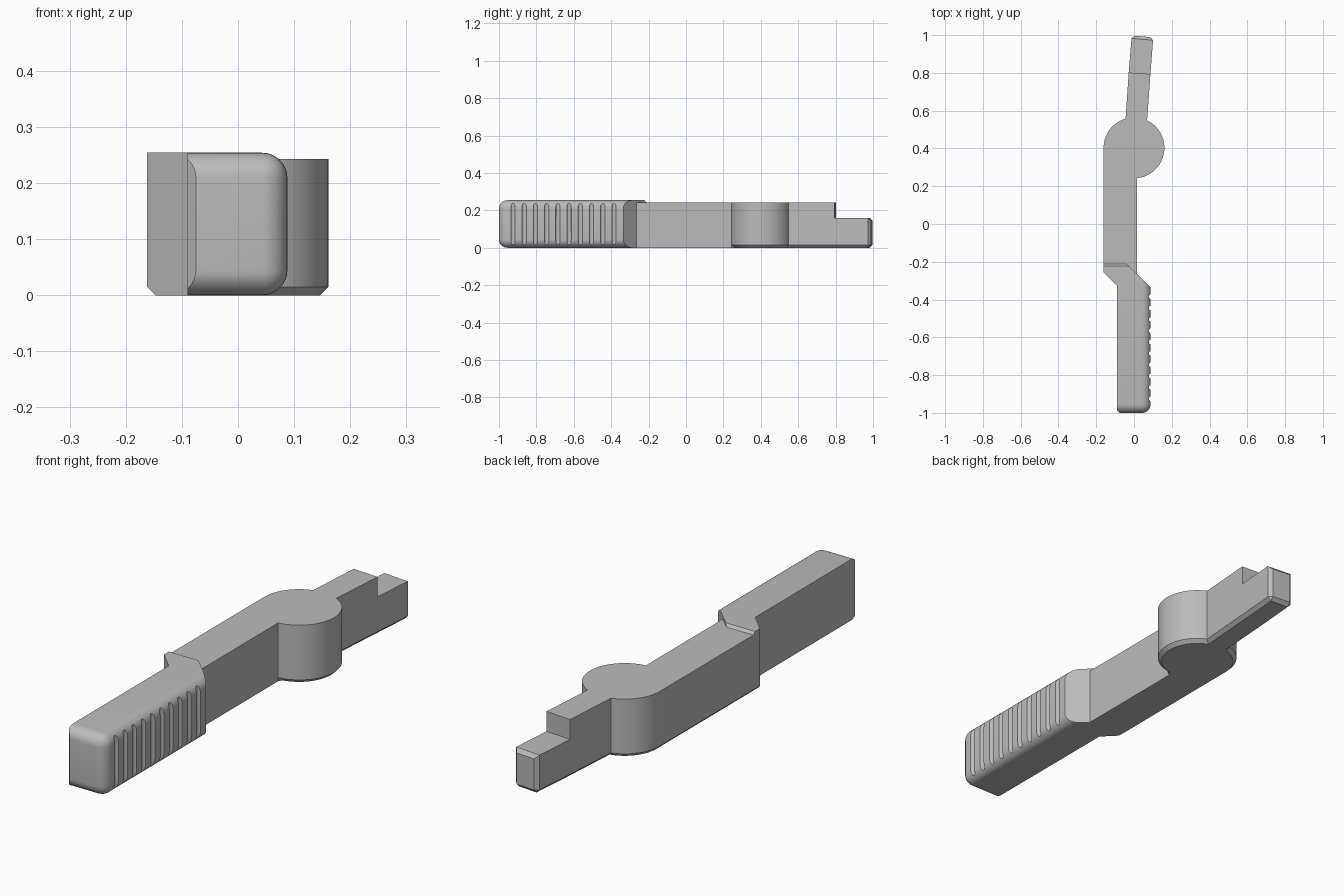
import bpy, bmesh
from math import radians, cos, sin
from mathutils import Vector

cube = bpy.data.objects.get("Cube")
if cube:
    bpy.data.objects.remove(cube)

grey = bpy.data.materials.new("plain grey")
grey.use_nodes = True
color = (0.5, 0.5, 0.5, 1)
grey.diffuse_color = color
grey.node_tree.nodes["Principled BSDF"].inputs["Base Color"].default_value = color

CHAMFER = 0.015


def prism(outline, height):
    """Extrude a counter-clockwise outline up from the ground."""
    bm = bmesh.new()
    base = bm.faces.new([bm.verts.new((x, y, 0)) for x, y in outline])
    top = bmesh.ops.extrude_face_region(bm, geom=[base])["geom"]
    bmesh.ops.translate(bm, vec=(0, 0, height),
                        verts=[v for v in top if isinstance(v, bmesh.types.BMVert)])
    bmesh.ops.recalc_face_normals(bm, faces=bm.faces)
    return bm


def bevel(bm, rule, size, segments=1):
    """Bevel the edges whose midpoint and direction pass the rule."""
    chosen = []
    for e in bm.edges:
        a, b = e.verts[0].co, e.verts[1].co
        if rule((a + b) / 2, (b - a).normalized()):
            chosen.append(e)
    bmesh.ops.bevel(bm, geom=chosen, offset=size, segments=segments,
                    profile=0.5, affect='EDGES', clamp_overlap=True)


def slice_off(bm, point, normal):
    """Cut a corner away and close the cut."""
    geom = bm.verts[:] + bm.edges[:] + bm.faces[:]
    cut = bmesh.ops.bisect_plane(bm, geom=geom, plane_co=point, plane_no=normal,
                                 clear_outer=True)["geom_cut"]
    bmesh.ops.contextual_create(
        bm, geom=[g for g in cut if isinstance(g, bmesh.types.BMEdge)])


def finish(bm, name):
    bmesh.ops.recalc_face_normals(bm, faces=bm.faces)
    mesh = bpy.data.meshes.new(name)
    bm.to_mesh(mesh)
    bm.free()
    mesh.materials.append(grey)
    obj = bpy.data.objects.new(name, mesh)
    bpy.context.collection.objects.link(obj)
    return obj


def smooth(obj):
    bpy.ops.object.select_all(action='DESELECT')
    obj.select_set(True)
    bpy.context.view_layer.objects.active = obj
    bpy.ops.object.shade_smooth_by_angle(angle=radians(30))


# Shared dimensions
left, side, joint = -0.162, 0.015, -0.212
hub_y, hub_r = 0.403, 0.161
step_l, step_r = (-0.028, 0.802), (0.087, 0.794)


def hub_arc(start, end, count):
    angles = [radians(start + (end - start) * i / count) for i in range(count + 1)]
    return [(hub_r * cos(a), hub_y + hub_r * sin(a)) for a in angles]


# Arm with round hub and the tall part of the tail
outline = [(left, joint), (-0.038, joint), (side, -0.265)]
outline += hub_arc(-84.6, 64.5, 36) + [step_r, step_l] + hub_arc(106, 180, 18)
bm = prism(outline, 0.243)
bevel(bm, lambda m, d: m.z < 0.001 and m.y < 0.75
      and (m.y > 0.242 or m.x < -0.155), CHAMFER)
smooth(finish(bm, "arm_and_hub"))

# Low tail tip with a chamfered end
bm = prism([step_l, step_r, (0.102, 0.988), (-0.012, 0.998)], 0.16)
bevel(bm, lambda m, d: m.y > 0.95 or (m.z < 0.001 and m.y > 0.85), CHAMFER)
smooth(finish(bm, "tail_tip"))

# Handle with rounded grip side and front
grip = 0.088
bm = prism([(-0.09, -1), (grip, -1), (grip, -0.335), (-0.038, joint),
            (left, joint), (left, -0.255), (-0.09, -0.328)], 0.254)
bevel(bm, lambda m, d: (abs(d.x) > 0.99 and m.y < -0.99)
      or (abs(d.y) > 0.99 and m.x > grip - 0.001)
      or (abs(d.z) > 0.99 and m.y < -0.99 and m.x > 0), 0.045, 8)
slice_off(bm, Vector((-0.09, -0.985, 0)), Vector((-1, -1, 0)))
slice_off(bm, Vector((0, joint, 0.243)), Vector((0, 1, 1)))
slice_off(bm, Vector((left, 0, CHAMFER)), Vector((-1, 0, -1)))
handle = finish(bm, "handle")

# Finger grooves along the grip side
bm = bmesh.new()
for i in range(10):
    ring = bmesh.ops.create_cone(bm, cap_ends=True, segments=16, radius1=0.012,
                                 radius2=0.012, depth=0.4)["verts"]
    bmesh.ops.translate(bm, verts=ring, vec=(grip + 0.002, -0.925 + 0.06 * i, 0.127))
cutter = finish(bm, "groove_cutter")
cutter.hide_render = True
mod = handle.modifiers.new("grooves", 'BOOLEAN')
mod.operation = 'DIFFERENCE'
mod.solver = 'EXACT'
mod.object = cutter
bpy.ops.object.select_all(action='DESELECT')
handle.select_set(True)
bpy.context.view_layer.objects.active = handle
bpy.ops.object.modifier_apply(modifier=mod.name)
bpy.data.objects.remove(cutter)
smooth(handle)
